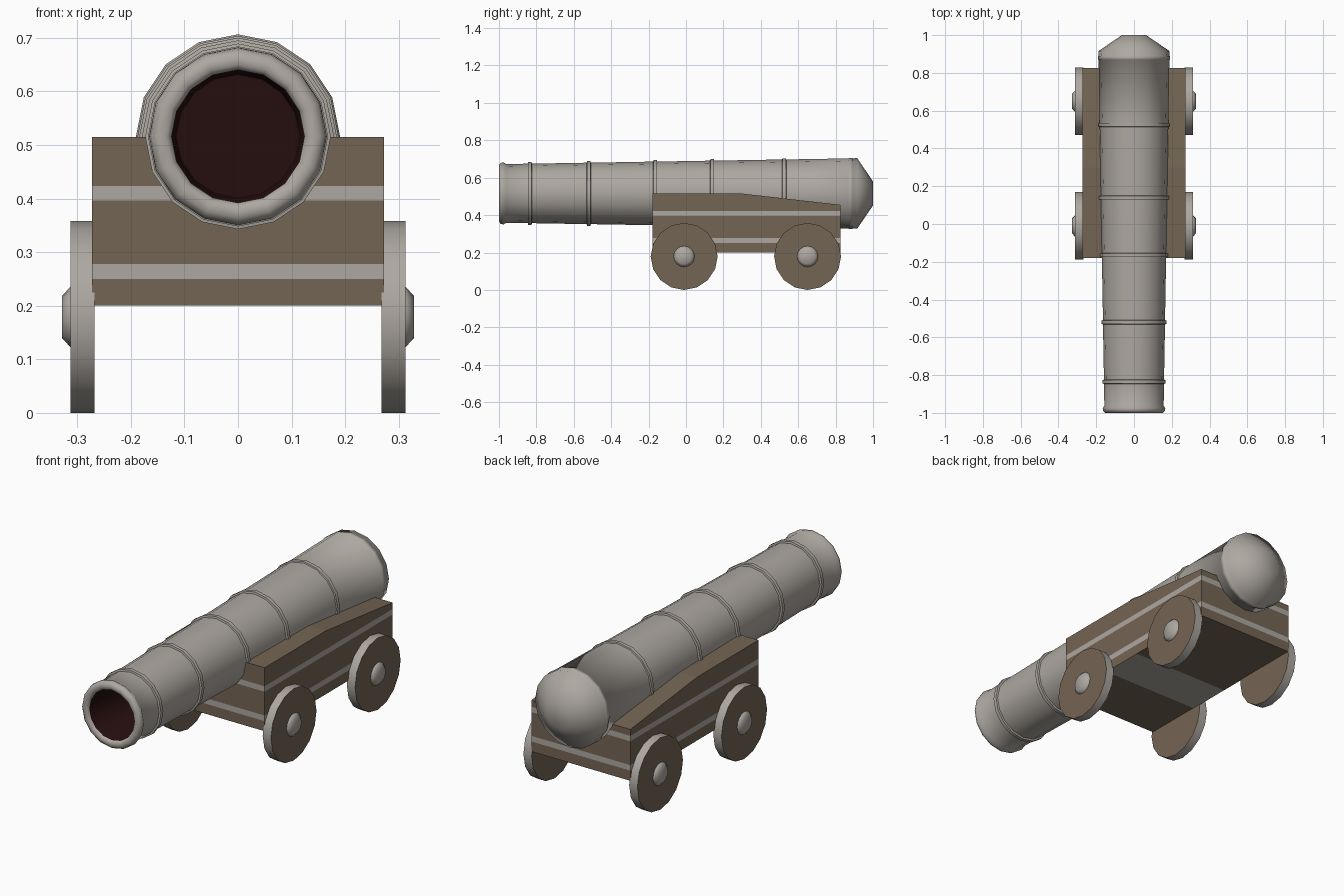
import bpy, bmesh, math
from mathutils import Vector

if "Cube" in bpy.data.objects:
    bpy.data.objects.remove(bpy.data.objects["Cube"])


def material(name, rgb):
    m = bpy.data.materials.new(name)
    m.diffuse_color = (*rgb, 1)
    m.use_nodes = True
    m.node_tree.nodes["Principled BSDF"].inputs["Base Color"].default_value = m.diffuse_color
    return m


IRON = material("grey iron", (0.42, 0.39, 0.355))
WOOD = material("brown wood", (0.175, 0.13, 0.088))
BORE = material("dark bore", (0.018, 0.004, 0.004))


def finish(name, bm, mats, angle=None):
    bmesh.ops.recalc_face_normals(bm, faces=bm.faces)
    me = bpy.data.meshes.new(name)
    bm.to_mesh(me)
    bm.free()
    for m in mats:
        me.materials.append(m)
    ob = bpy.data.objects.new(name, me)
    bpy.context.collection.objects.link(ob)
    if angle:
        bpy.ops.object.select_all(action='DESELECT')
        ob.select_set(True)
        bpy.context.view_layer.objects.active = ob
        bpy.ops.object.shade_smooth_by_angle(angle=math.radians(angle))
    return ob


def lathe(name, profile, place, mats, rule, sides=16, angle=40):
    """Spin (along, radius) points; place() maps (along, u, v) to a position.
    rule(i) gives the material of segment i (-1 = start cap, last = end cap)."""
    bm = bmesh.new()
    rings = []
    for a, r in profile:
        ring = []
        for k in range(sides):
            t = math.tau * k / sides
            ring.append(bm.verts.new(place(a, r * math.cos(t), r * math.sin(t))))
        rings.append(ring)
    bm.faces.new(rings[0]).material_index = rule(-1)
    for i in range(len(rings) - 1):
        for k in range(sides):
            n = (k + 1) % sides
            f = bm.faces.new((rings[i][k], rings[i][n], rings[i + 1][n], rings[i + 1][k]))
            f.material_index = rule(i)
    bm.faces.new(rings[-1]).material_index = rule(len(rings) - 1)
    return finish(name, bm, mats, angle)


# Barrel: bore, muzzle lip, tapered tube with raised bands, breech dome
AXIS_Z = 0.516


def tube_radius(y):
    return 0.157 + 0.0165 * (y + 0.96)


profile = [(-0.5, 0.115), (-0.99, 0.124), (-1.0, 0.134), (-1.0, 0.152),
           (-0.99, 0.163), (-0.975, 0.166), (-0.962, 0.157)]
for y, h in ((-0.835, .009), (-0.52, .009), (-0.165, .009), (0.14, .009), (0.525, .006), (0.88, .003)):
    r = tube_radius(y)
    profile += [(y - .011, r), (y - .009, r + h), (y + .009, r + h), (y + .011, r)]
profile += [(0.915, 0.189), (1.0, 0.064)]
lathe("barrel", profile, lambda a, u, v: Vector((u, a, AXIS_Z + v)),
      [IRON, BORE], lambda i: 1 if i < 1 else 0, angle=60)

# Carriage: extruded side outline, cut along the iron straps
outline = [(-0.18, 0.20), (0.825, 0.20), (0.825, 0.455), (0.30, 0.515), (-0.18, 0.515)]
straps = [(0.25, 0.278), (0.396, 0.423)]
under = (0.12, 0.345)
bm = bmesh.new()
left = [bm.verts.new((-0.272, y, z)) for y, z in outline]
right = [bm.verts.new((0.272, y, z)) for y, z in outline]
bm.faces.new(left)
bm.faces.new(right)
for i in range(len(outline)):
    j = (i + 1) % len(outline)
    bm.faces.new((left[i], left[j], right[j], right[i]))
bmesh.ops.recalc_face_normals(bm, faces=bm.faces)
cuts = [((0, 0, z), (0, 0, 1)) for s in straps for z in s] + [((0, y, 0), (0, 1, 0)) for y in under]
for co, no in cuts:
    bmesh.ops.bisect_plane(bm, geom=bm.verts[:] + bm.edges[:] + bm.faces[:], plane_co=co, plane_no=no)
bm.normal_update()
for f in bm.faces:
    c = f.calc_center_median()
    if abs(f.normal.z) < 0.05:
        iron = any(a < c.z < b for a, b in straps)
    else:
        iron = f.normal.z < 0 and under[0] < c.y < under[1]
    f.material_index = int(iron)
finish("carriage", bm, [WOOD, IRON])

# Wheels: wooden discs with iron rims and hub caps
wheel = [(0.268, 0.179), (0.313, 0.179)]
hub = [(0.305, 0.056), (0.313, 0.056), (0.328, 0.04)]
for side, sx in (("right", 1), ("left", -1)):
    for end, wy in (("front", -0.01), ("rear", 0.65)):
        def place(a, u, v):
            return Vector((sx * a, wy + u, 0.179 + v))
        lathe(f"{end}_{side}_wheel", wheel, place, [WOOD, IRON], lambda i: int(i == 0))
        lathe(f"{end}_{side}_hub", hub, place, [IRON], lambda i: 0, angle=60)
